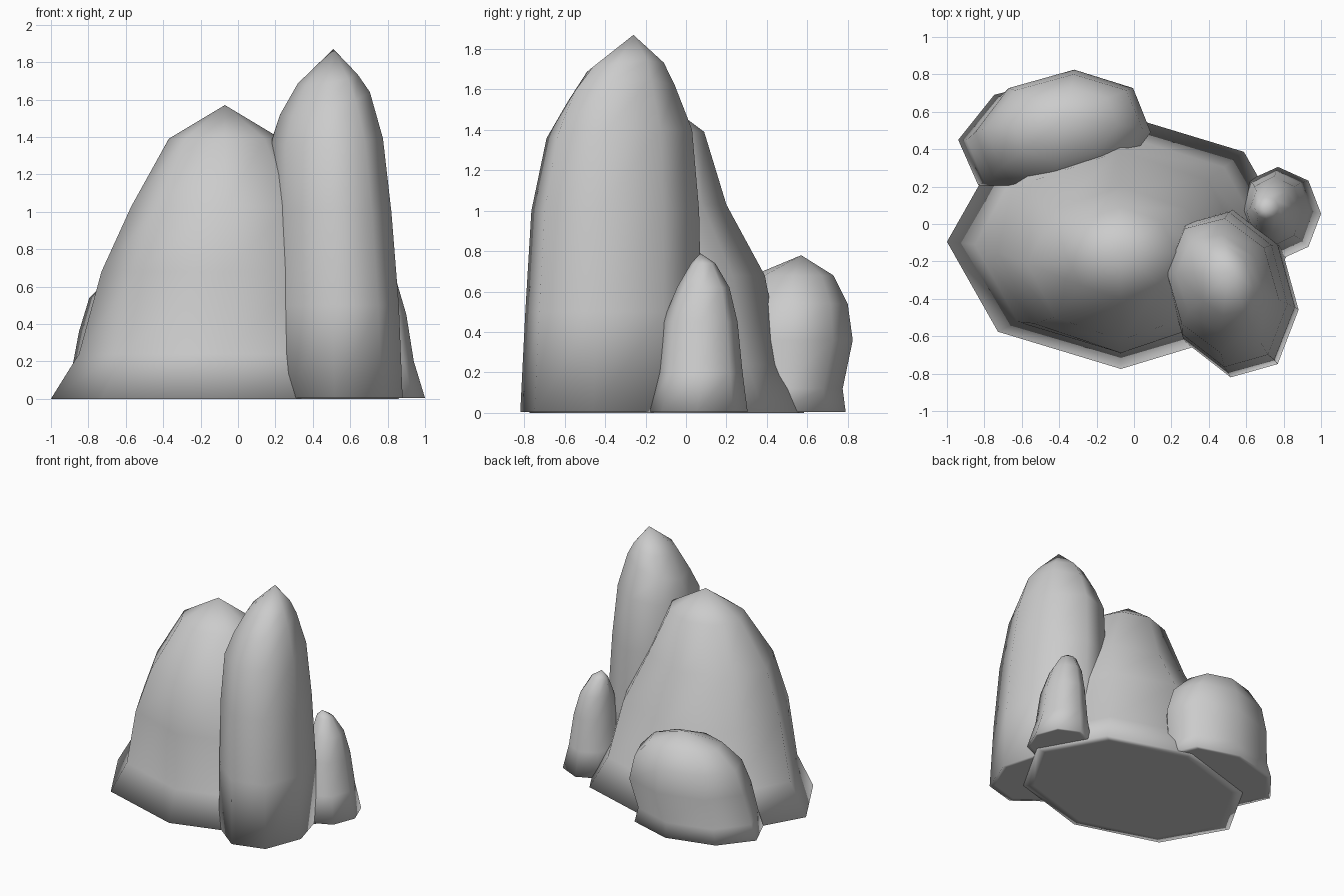
import bpy, bmesh
from math import cos, sin, pi

SIDES = 8


def rock(name, rings, apex, shear=(0, 0), base=0.0):
    """Loft eight-sided rings (z, cx, cy, rx, ry, tilt_x, tilt_y) up to a peak.
    shear = (x gained per y, y gained per x) skews every ring; base lifts the underside."""
    bm = bmesh.new()
    loops = []
    # inner copy of the first ring keeps the underside flat in shading
    z, cx, cy, rx, ry = rings[0]
    for z, cx, cy, rx, ry, *tilt in [(z, cx, cy, rx * 0.9, ry * 0.9)] + rings:
        tx, ty = tilt or (0, 0)
        loop = []
        for i in range(SIDES):
            a = 2 * pi * i / SIDES
            dx, dy = rx * cos(a), ry * sin(a)
            loop.append(bm.verts.new((cx + dx + shear[0] * dy,
                                      cy + dy + shear[1] * dx,
                                      max(z, base) + tx * dx + ty * dy)))
        loops.append(loop)
    # underside
    bm.faces.new(loops[0][::-1])
    # walls
    for low, high in zip(loops, loops[1:]):
        for i in range(SIDES):
            j = (i + 1) % SIDES
            bm.faces.new((low[i], low[j], high[j], high[i]))
    # peak
    tip = bm.verts.new(apex)
    for i in range(SIDES):
        bm.faces.new((loops[-1][i], loops[-1][(i + 1) % SIDES], tip))
    for f in bm.faces:
        f.smooth = True
    mesh = bpy.data.meshes.new(name)
    bm.to_mesh(mesh)
    bm.free()
    obj = bpy.data.objects.new(name, mesh)
    bpy.context.collection.objects.link(obj)
    return obj


# broad central boulder
rock("main_rock", [
    (0.00, -0.07, -0.095, 0.93, 0.68),
    (0.24, -0.07, -0.11, 0.78, 0.585),
    (0.68, -0.07, -0.15, 0.66, 0.54),
    (1.03, -0.07, -0.21, 0.50, 0.41),
    (1.39, -0.07, -0.155, 0.30, 0.245),
], (-0.07, -0.15, 1.57))

# tall pillar at the front right, skewed in plan
rock("tall_rock", [
    (0.00, 0.53, -0.375, 0.35, 0.445),
    (0.50, 0.515, -0.36, 0.345, 0.435),
    (1.00, 0.495, -0.35, 0.325, 0.415),
    (1.38, 0.475, -0.33, 0.30, 0.36, 0.04, 0.06),
    (1.58, 0.465, -0.32, 0.24, 0.265, 0.25, 0.15),
    (1.71, 0.48, -0.30, 0.16, 0.19, 0.15, 0.12),
], (0.51, -0.26, 1.87), shear=(0.03, -0.24), base=0.004)

# small stone on the right
rock("small_rock", [
    (0.00, 0.77, 0.055, 0.23, 0.25),
    (0.20, 0.76, 0.07, 0.18, 0.21),
    (0.45, 0.75, 0.07, 0.15, 0.185),
    (0.62, 0.735, 0.085, 0.115, 0.13),
    (0.74, 0.71, 0.085, 0.065, 0.06),
], (0.70, 0.07, 0.79), base=0.004)

# rounded stone at the back left
rock("back_rock", [
    (0.00, -0.43, 0.45, 0.51, 0.34),
    (0.12, -0.425, 0.45, 0.47, 0.325),
    (0.36, -0.38, 0.49, 0.47, 0.335),
    (0.54, -0.375, 0.51, 0.42, 0.29),
    (0.68, -0.37, 0.53, 0.28, 0.20),
], (-0.37, 0.57, 0.78), shear=(0.18, 0), base=0.004)
